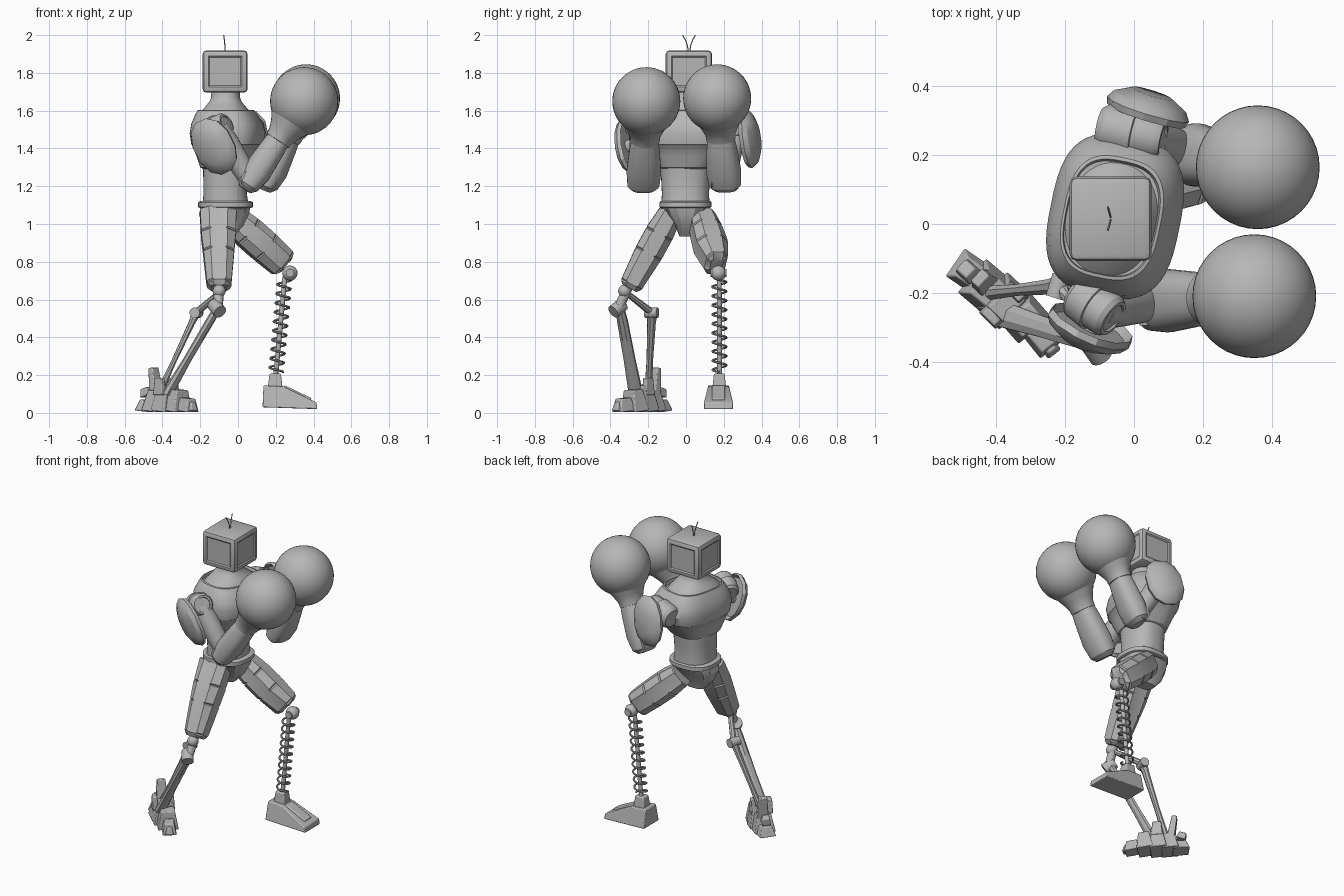
import bpy, bmesh, math
from mathutils import Vector, Matrix

cube = bpy.data.objects.get("Cube")
if cube:
    bpy.data.objects.remove(cube)

GRAY = (0.47, 0.47, 0.47, 1)
grey = bpy.data.materials.new("plain_grey")
grey.use_nodes = True
grey.diffuse_color = GRAY
grey.node_tree.nodes["Principled BSDF"].inputs["Base Color"].default_value = GRAY
parts = []


def finish(name, bm, bevel=0):
    bmesh.ops.recalc_face_normals(bm, faces=bm.faces)
    mesh = bpy.data.meshes.new(name)
    bm.to_mesh(mesh)
    bm.free()
    mesh.materials.append(grey)
    obj = bpy.data.objects.new(name, mesh)
    bpy.context.collection.objects.link(obj)
    if bevel:
        mod = obj.modifiers.new("soft_edges", "BEVEL")
        mod.width, mod.segments = bevel, 2
    parts.append(obj)
    return obj


def loft(name, rings, n=32, power=2.0, panel=0):
    """Skin rings of (centre, side axis, up axis, side radius, up radius)."""
    bm = bmesh.new()
    loops = []
    for c, u, v, ru, rv in rings:
        loop = []
        for i in range(n):
            a = math.tau * (i + 0.5) / n
            ca, sa = math.cos(a), math.sin(a)
            p = math.copysign(abs(ca) ** (2 / power), ca)
            q = math.copysign(abs(sa) ** (2 / power), sa)
            loop.append(bm.verts.new(c + u * ru * p + v * rv * q))
        loops.append(loop)
    sides = []
    for a, b in zip(loops, loops[1:]):
        for i in range(n):
            j = (i + 1) % n
            sides.append(bm.faces.new((a[i], a[j], b[j], b[i])))
    bm.faces.new(loops[0])
    bm.faces.new(loops[-1])
    bmesh.ops.recalc_face_normals(bm, faces=bm.faces)
    if panel:
        bmesh.ops.inset_individual(bm, faces=sides[::2], thickness=panel, depth=panel * 0.8)
    return finish(name, bm)


def limb(name, a, b, profile, roll=0, **kw):
    """Loft along a line; profile holds (position, side radius, up radius)."""
    a, b = Vector(a), Vector(b)
    d = (b - a).normalized()
    u = d.cross(Vector((0, 0, 1)))
    u = Vector((0, 1, 0)) if u.length < 0.02 else u.normalized()
    u = Matrix.Rotation(roll, 3, d) @ u
    v = u.cross(d)
    return loft(name, [(a.lerp(b, t), u, v, r, s) for t, r, s in profile], **kw)


def rod(name, a, b, r, r2=None, n=20):
    r2 = r2 or r
    return limb(name, a, b, [(0, r, r), (1, r2, r2)], n=n)


def stack(name, rows, turn=0, **kw):
    """Loft upwards; rows hold (z, x, y, depth radius, width radius)."""
    m = Matrix.Rotation(turn, 3, "Z")
    u, v = m @ Vector((1, 0, 0)), m @ Vector((0, 1, 0))
    return loft(name, [(Vector((x, y, z)), u, v, rx, ry) for z, x, y, rx, ry in rows], **kw)


def ball(name, c, r):
    bm = bmesh.new()
    bmesh.ops.create_uvsphere(bm, u_segments=40, v_segments=24, radius=r,
                              matrix=Matrix.Translation(c))
    return finish(name, bm)


def block(name, c, size, turn=0, taper=1.0, bevel=0.006, tilt=0):
    bm = bmesh.new()
    bmesh.ops.create_cube(bm, size=1)
    for v in bm.verts:
        if v.co.z > 0:
            v.co.x *= taper
            v.co.y *= taper
    m = (Matrix.Translation(c) @ Matrix.Rotation(turn, 4, "Z")
         @ Matrix.Rotation(tilt, 4, "Y") @ Matrix.Diagonal((*size, 1)))
    bm.transform(m)
    return finish(name, bm, bevel)


def tube(name, points, r):
    curve = bpy.data.curves.new(name, "CURVE")
    curve.dimensions = "3D"
    curve.bevel_depth, curve.bevel_resolution, curve.use_fill_caps = r, 2, True
    line = curve.splines.new("POLY")
    line.points.add(len(points) - 1)
    for p, co in zip(line.points, points):
        p.co = (*co, 1)
    temp = bpy.data.objects.new(name, curve)
    bm = bmesh.new()
    bm.from_mesh(bpy.data.meshes.new_from_object(temp))
    bpy.data.objects.remove(temp)
    return finish(name, bm)


# Head: rounded box with framed side panels and two antennae
bm = bmesh.new()
bmesh.ops.create_cube(bm, size=1)
bm.transform(Matrix.Translation((-0.068, 0.015, 1.807)) @ Matrix.Diagonal((0.238, 0.245, 0.224, 1)))
bmesh.ops.bevel(bm, geom=bm.edges[:], offset=0.02, segments=2, profile=0.5, affect="EDGES")
bm.normal_update()
sides = [f for f in bm.faces if abs(f.normal.z) < 0.1 and f.calc_area() > 0.02]
bmesh.ops.inset_individual(bm, faces=sides, thickness=0.014, depth=0)
bmesh.ops.inset_individual(bm, faces=sides, thickness=0.01, depth=-0.006)
finish("head", bm)
for s in (-1, 1):
    tube("antenna", [(-0.068 - 0.008 * t * t, 0.016 + s * (0.004 + 0.03 * t * t), 1.91 + 0.09 * t)
                     for t in (0, 0.35, 0.7, 1)], 0.003)

# Torso: neck, chest shell with rim, abdomen, belt and pelvis
TURN = -0.2
stack("neck", [(1.56, -0.066, 0.014, 0.145, 0.185), (1.597, -0.066, 0.014, 0.125, 0.155),
               (1.627, -0.066, 0.014, 0.1, 0.115), (1.652, -0.066, 0.014, 0.082, 0.085),
               (1.67, -0.066, 0.015, 0.076, 0.076), (1.71, -0.066, 0.015, 0.074, 0.074)],
      TURN, n=40, power=2.2)
stack("chest", [(1.29, -0.068, 0, 0.11, 0.12), (1.3, -0.066, 0, 0.128, 0.145),
                (1.36, -0.062, 0.008, 0.15, 0.182), (1.415, -0.058, 0.016, 0.174, 0.214),
                (1.42, -0.057, 0.017, 0.18, 0.222), (1.48, -0.055, 0.022, 0.19, 0.236),
                (1.53, -0.057, 0.021, 0.18, 0.226), (1.575, -0.061, 0.02, 0.158, 0.2),
                (1.602, -0.064, 0.018, 0.142, 0.178), (1.604, -0.065, 0.018, 0.134, 0.168),
                (1.585, -0.066, 0.016, 0.13, 0.164)], TURN, n=48, power=2.9)
stack("abdomen", [(1.08, -0.065, -0.003, 0.125, 0.13), (1.16, -0.068, -0.003, 0.115, 0.125),
                  (1.24, -0.068, -0.002, 0.116, 0.13), (1.31, -0.066, 0, 0.12, 0.135)],
      n=40, power=2.4)
stack("belt", [(1.085, -0.066, -0.003, 0.135, 0.13), (1.09, -0.066, -0.003, 0.145, 0.138),
               (1.115, -0.066, -0.003, 0.145, 0.138), (1.122, -0.066, -0.003, 0.132, 0.13)],
      n=40, power=2.6)
stack("pelvis", [(0.935, -0.08, 0.004, 0.06, 0.04), (0.99, -0.08, 0.002, 0.11, 0.06),
                 (1.05, -0.075, 0, 0.135, 0.10), (1.09, -0.066, 0, 0.135, 0.125)], n=12, power=3)

# Arms: shoulder barrel, upper arm, forearm, cuff, round glove and shoulder plate
arms = {
    "left": ((-0.10, 0.285, 1.485), (0.085, 0.245, 1.52), (0.16, 0.205, 1.225), (0.36, 0.165, 1.665)),
    "right": ((-0.17, -0.2, 1.475), (-0.06, -0.275, 1.53), (0.065, -0.225, 1.225), (0.35, -0.21, 1.65)),
}
for side, (back, front, elbow, glove) in arms.items():
    back, front, elbow, glove = map(Vector, (back, front, elbow, glove))
    limb(side + "_shoulder", back, front,
         [(0, 0.055, 0.055), (0.1, 0.07, 0.07), (0.55, 0.075, 0.075), (0.56, 0.068, 0.068),
          (0.9, 0.066, 0.066), (1, 0.056, 0.056), (1.0, 0.045, 0.045), (0.96, 0.043, 0.043)])
    mid = back.lerp(front, 0.6)
    limb(side + "_upper_arm", mid, elbow,
         [(0, 0.055, 0.055), (0.3, 0.062, 0.062), (0.7, 0.058, 0.058), (1, 0.05, 0.05)])
    rod(side + "_elbow", elbow + Vector((0, -0.07, 0.01)), elbow + Vector((0, 0.07, 0.01)), 0.05)
    limb(side + "_forearm", elbow - (glove - elbow) * 0.1, glove,
         [(0, 0.06, 0.035), (0.05, 0.085, 0.06), (0.2, 0.092, 0.076), (0.45, 0.08, 0.068),
          (0.58, 0.07, 0.062)], power=2.4)
    limb(side + "_cuff", elbow, glove,
         [(0.5, 0.06, 0.06), (0.51, 0.078, 0.07), (0.57, 0.08, 0.074), (0.65, 0.098, 0.09),
          (0.75, 0.122, 0.12)])
    ball(side + "_glove", glove, 0.18)

for side, c, normal, roll in (("left", (0.035, 0.315, 1.45), (0.28, 0.95, 0.1), 0.2),
                              ("right", (-0.12, -0.287, 1.415), (-0.42, -0.82, -0.25), 0.4)):
    c, normal = Vector(c), Vector(normal).normalized()
    limb(side + "_shoulder_plate", c, c + normal * 0.068,
         [(0.3, 0.10, 0.13), (0, 0.116, 0.15), (0.3, 0.122, 0.158), (0.65, 0.107, 0.138),
          (1, 0.06, 0.085)], roll, n=12, power=2.2)
    rod(side + "_plate_mount", c - normal * 0.07, c + normal * 0.03, 0.035)

# Thighs: faceted shells with raised panels
limb("left_thigh", (-0.03, 0.085, 1.03), (0.28, 0.17, 0.755),
     [(0, 0.07, 0.078), (0.25, 0.085, 0.09), (0.55, 0.092, 0.09), (0.86, 0.062, 0.084),
      (0.9, 0.035, 0.045)], n=8, panel=0.009)
limb("right_thigh", (-0.105, -0.075, 1.07), (-0.10, -0.30, 0.66),
     [(0, 0.105, 0.065), (0.3, 0.1, 0.08), (0.55, 0.088, 0.08), (0.95, 0.07, 0.064),
      (1, 0.045, 0.04)], n=8, panel=0.009)

# Left lower leg: knee ball, centre rod and coil spring
knee, top, ankle = Vector((0.275, 0.172, 0.74)), Vector((0.248, 0.176, 0.72)), Vector((0.2, 0.178, 0.2))
ball("left_knee", knee, 0.04)
rod("left_knee_pin", knee + Vector((0, -0.042, 0)), knee + Vector((0, 0.042, 0)), 0.022)
rod("left_shin_rod", top, ankle, 0.013)
TURNS, STEPS = 10, 20
tube("left_shin_spring",
     [top.lerp(ankle, 0.03 + 0.94 * i / (TURNS * STEPS))
      + Vector((math.cos(math.tau * i / STEPS), math.sin(math.tau * i / STEPS), 0)) * 0.037
      for i in range(TURNS * STEPS + 1)], 0.006)

# Left foot: wedge from a side profile, with an ankle block and a top plate
bm = bmesh.new()
outline = [(0.13, 0.03), (0.135, 0.145), (0.24, 0.14), (0.415, 0.055), (0.42, 0.02)]
rows = [[bm.verts.new((x, 0.172 + s * (0.055 if z > 0.1 else 0.078), z)) for x, z in outline]
        for s in (-1, 1)]
for row in rows:
    bm.faces.new(row)
for i in range(len(outline)):
    j = (i + 1) % len(outline)
    bm.faces.new((rows[0][i], rows[0][j], rows[1][j], rows[1][i]))
finish("left_foot", bm, 0.005)
block("left_ankle", (0.197, 0.176, 0.165), (0.08, 0.075, 0.085), taper=0.75)
block("left_foot_plate", (0.315, 0.172, 0.105), (0.16, 0.07, 0.015), tilt=0.45)

# Right lower leg: knee hinge and paired struts joined by a link
rod("right_knee_stem", (-0.10, -0.295, 0.69), (-0.105, -0.35, 0.57), 0.026)
ball("right_knee", (-0.10, -0.325, 0.645), 0.034)
rod("right_knee_barrel", (-0.13, -0.335, 0.575), (-0.095, -0.385, 0.535), 0.036)
limb("right_front_strut", (-0.105, -0.35, 0.56), (-0.375, -0.265, 0.1),
     [(0, 0.022, 0.02), (0.15, 0.03, 0.022), (0.6, 0.033, 0.02), (1, 0.04, 0.028)], n=8)
limb("right_rear_strut", (-0.22, -0.18, 0.53), (-0.42, -0.2, 0.1),
     [(0, 0.03, 0.024), (0.12, 0.024, 0.018), (0.6, 0.018, 0.014), (1, 0.022, 0.02)], n=8)
rod("right_link", (-0.10, -0.315, 0.635), (-0.22, -0.18, 0.53), 0.015, 0.02, 8)
rod("right_link_pin", (-0.23, -0.215, 0.53), (-0.21, -0.15, 0.53), 0.028)

# Right foot: curved row of overlapping armour segments, heel to toe
steps = [(-0.478, -0.14, 0.06, 0.1, -0.6), (-0.43, -0.185, 0.11, 0.13, -0.7),
         (-0.375, -0.228, 0.14, 0.14, -0.75), (-0.318, -0.275, 0.115, 0.125, -0.85),
         (-0.268, -0.33, 0.07, 0.085, -0.9)]
for x, y, h, w, turn in steps:
    block("right_foot_segment", (x, y, h / 2 + 0.008), (0.1, w, h), turn, 0.65, 0.005, 0.1)
block("right_toe", (-0.245, -0.36, 0.035), (0.05, 0.05, 0.045), -0.9, 0.55)
block("right_heel_fin", (-0.44, -0.165, 0.17), (0.045, 0.07, 0.14), -0.75, 0.7, 0.005, -0.15)
block("right_heel_spur", (-0.485, -0.135, 0.11), (0.06, 0.055, 0.045), -0.75, 0.7, 0.005, -0.3)
for s in (-1, 1):
    block("right_ankle_guard", (-0.38 + s * 0.035, -0.235 + s * 0.035, 0.14), (0.07, 0.035, 0.09),
          -0.78, 0.75, 0.005)

# Smooth curved parts and keep hard edges crisp
bpy.ops.object.select_all(action="DESELECT")
for obj in parts:
    obj.select_set(True)
bpy.context.view_layer.objects.active = parts[0]
bpy.ops.object.shade_smooth_by_angle(angle=math.radians(29))
